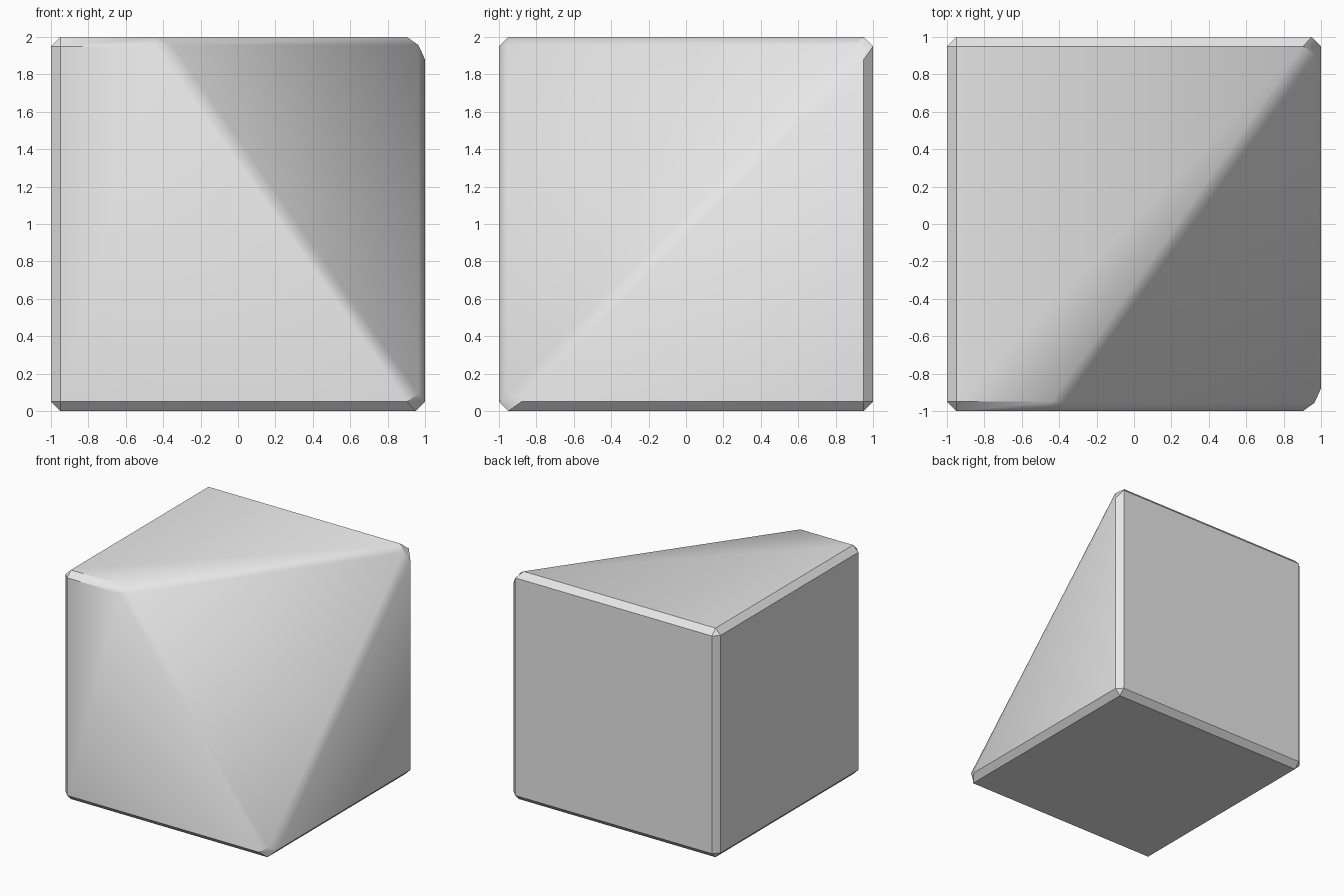
import bpy
import bmesh
from math import sqrt, radians
from mathutils import Vector

old = bpy.data.objects.get("Cube")
if old:
    bpy.data.objects.remove(old, do_unlink=True)


def flat_material(name, color):
    mat = bpy.data.materials.new(name)
    mat.use_nodes = True
    mat.diffuse_color = color
    mat.node_tree.nodes["Principled BSDF"].inputs["Base Color"].default_value = color
    return mat


# Cube standing on the ground
bm = bmesh.new()
bmesh.ops.create_cube(bm, size=2)
bmesh.ops.translate(bm, verts=bm.verts, vec=(0, 0, 1))

# Slice off the upper front left corner, through two opposite cube corners
cut = bmesh.ops.bisect_plane(
    bm, geom=bm.verts[:] + bm.edges[:] + bm.faces[:], dist=0.0001,
    plane_co=Vector((1, -1, 0)), plane_no=Vector((sqrt(2), -1, 1)).normalized(),
    clear_outer=True)
rim = [e for e in bm.edges if e.is_boundary]
bmesh.ops.contextual_create(bm, geom=rim)
bmesh.ops.recalc_face_normals(bm, faces=bm.faces)

mesh = bpy.data.meshes.new("cut_cube")
bm.to_mesh(mesh)
bm.free()
cube = bpy.data.objects.new("cut_cube", mesh)
bpy.context.collection.objects.link(cube)
mesh.materials.append(flat_material("light_grey", (0.8, 0.8, 0.8, 1)))

# Chamfer every edge
bevel = cube.modifiers.new("chamfer", 'BEVEL')
bevel.width = 0.05
bevel.segments = 1
bevel.limit_method = 'NONE'

bpy.ops.object.select_all(action='DESELECT')
cube.select_set(True)
bpy.context.view_layer.objects.active = cube
bpy.ops.object.modifier_apply(modifier=bevel.name)

# Soft shading over the shallow chamfers of the slice, crisp elsewhere
bpy.ops.object.shade_smooth_by_angle(angle=radians(35))
